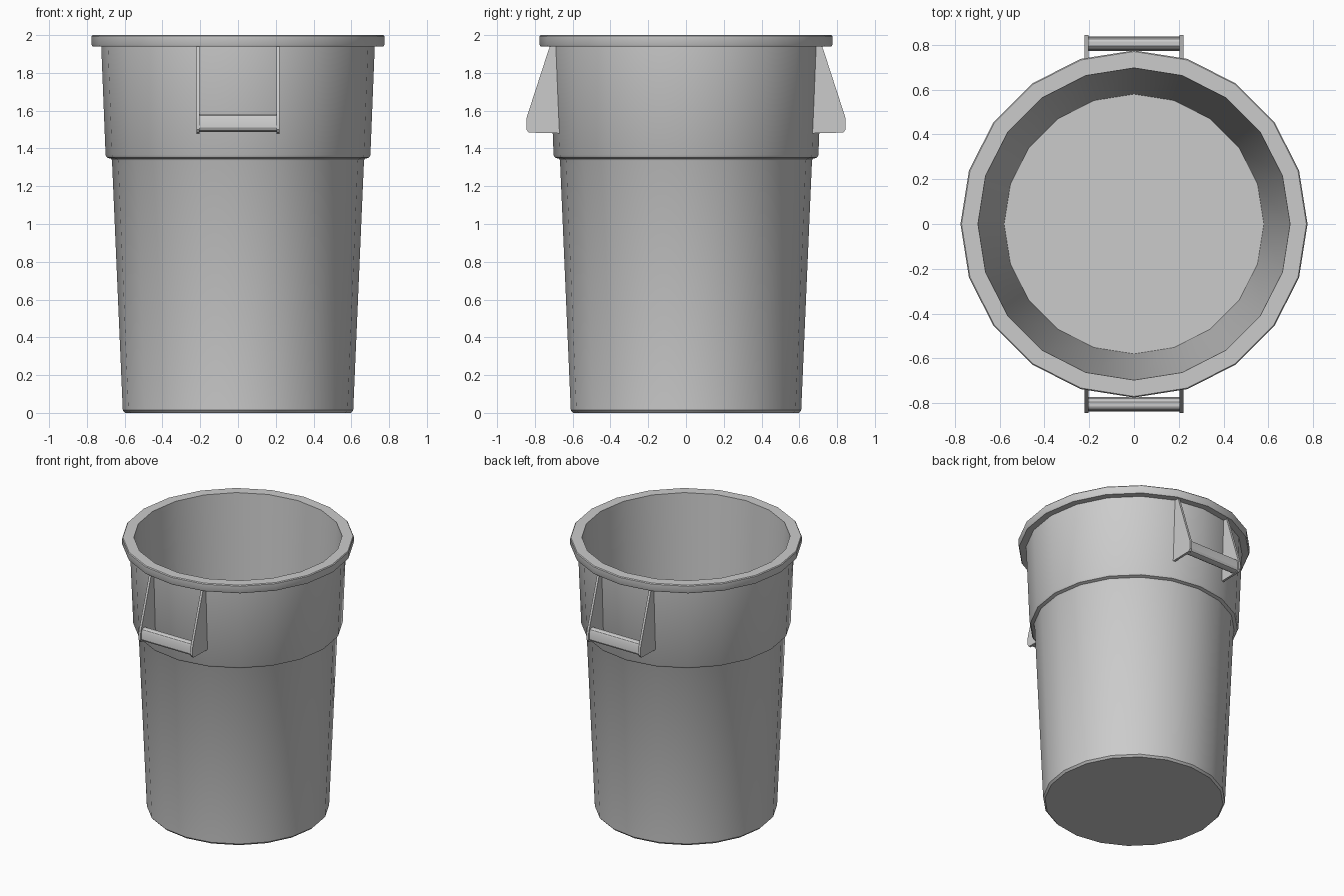
import bpy, bmesh, math

if "Cube" in bpy.data.objects:
    bpy.data.objects.remove(bpy.data.objects["Cube"])

SIDES = 20


def make_object(name, bm):
    bmesh.ops.recalc_face_normals(bm, faces=bm.faces)
    mesh = bpy.data.meshes.new(name)
    bm.to_mesh(mesh)
    bm.free()
    obj = bpy.data.objects.new(name, mesh)
    bpy.context.collection.objects.link(obj)
    bpy.ops.object.select_all(action='DESELECT')
    bpy.context.view_layer.objects.active = obj
    obj.select_set(True)
    bpy.ops.object.shade_smooth_by_angle(angle=math.radians(30))
    return obj


def lathe(name, profile):
    """Revolve (radius, z) points and cap both ends with n-gons."""
    bm = bmesh.new()
    rings = []
    for r, z in profile:
        rings.append([bm.verts.new((r * math.cos(i * math.tau / SIDES),
                                    r * math.sin(i * math.tau / SIDES), z))
                      for i in range(SIDES)])
    for a, b in zip(rings, rings[1:]):
        for i in range(SIDES):
            j = (i + 1) % SIDES
            bm.faces.new((a[i], a[j], b[j], b[i]))
    bm.faces.new(rings[0])
    bm.faces.new(rings[-1])
    return make_object(name, bm)


def extrude_x(name, outline, x0, x1, side):
    """Extrude a (y, z) outline along x; side = -1 front, 1 back."""
    bm = bmesh.new()
    a = [bm.verts.new((x0, side * y, z)) for y, z in outline]
    b = [bm.verts.new((x1, side * y, z)) for y, z in outline]
    n = len(outline)
    for i in range(n):
        j = (i + 1) % n
        bm.faces.new((a[i], a[j], b[j], b[i]))
    bm.faces.new(a)
    bm.faces.new(b)
    return make_object(name, bm)


# Bin: outer wall with shoulder, rim, then inner wall down to the floor
lathe("bin_body", [
    (0.597, 0.0), (0.61, 0.014),
    (0.667, 1.335), (0.672, 1.345), (0.694, 1.352), (0.701, 1.365),
    (0.724, 1.94), (0.77, 1.94), (0.775, 1.95), (0.775, 1.994), (0.77, 2.0),
    (0.697, 2.0), (0.58, 0.025)])

# Handles: two tapered side plates and a rounded grip, front and back
plate = [(0.67, 1.945), (0.718, 1.945), (0.728, 1.92), (0.84, 1.575),
         (0.845, 1.555), (0.845, 1.50), (0.833, 1.484), (0.66, 1.48)]
grip = [(0.785, 1.575), (0.795, 1.582), (0.815, 1.582), (0.827, 1.575),
        (0.834, 1.56), (0.838, 1.51), (0.83, 1.495), (0.815, 1.488),
        (0.79, 1.488), (0.776, 1.497), (0.772, 1.515), (0.778, 1.56)]
for side, label in ((-1, "front"), (1, "back")):
    for s, lr in ((-1, "left"), (1, "right")):
        extrude_x(f"{label}_handle_plate_{lr}", plate, s * 0.203, s * 0.22, side)
    extrude_x(f"{label}_handle_grip", grip, -0.205, 0.205, side)
